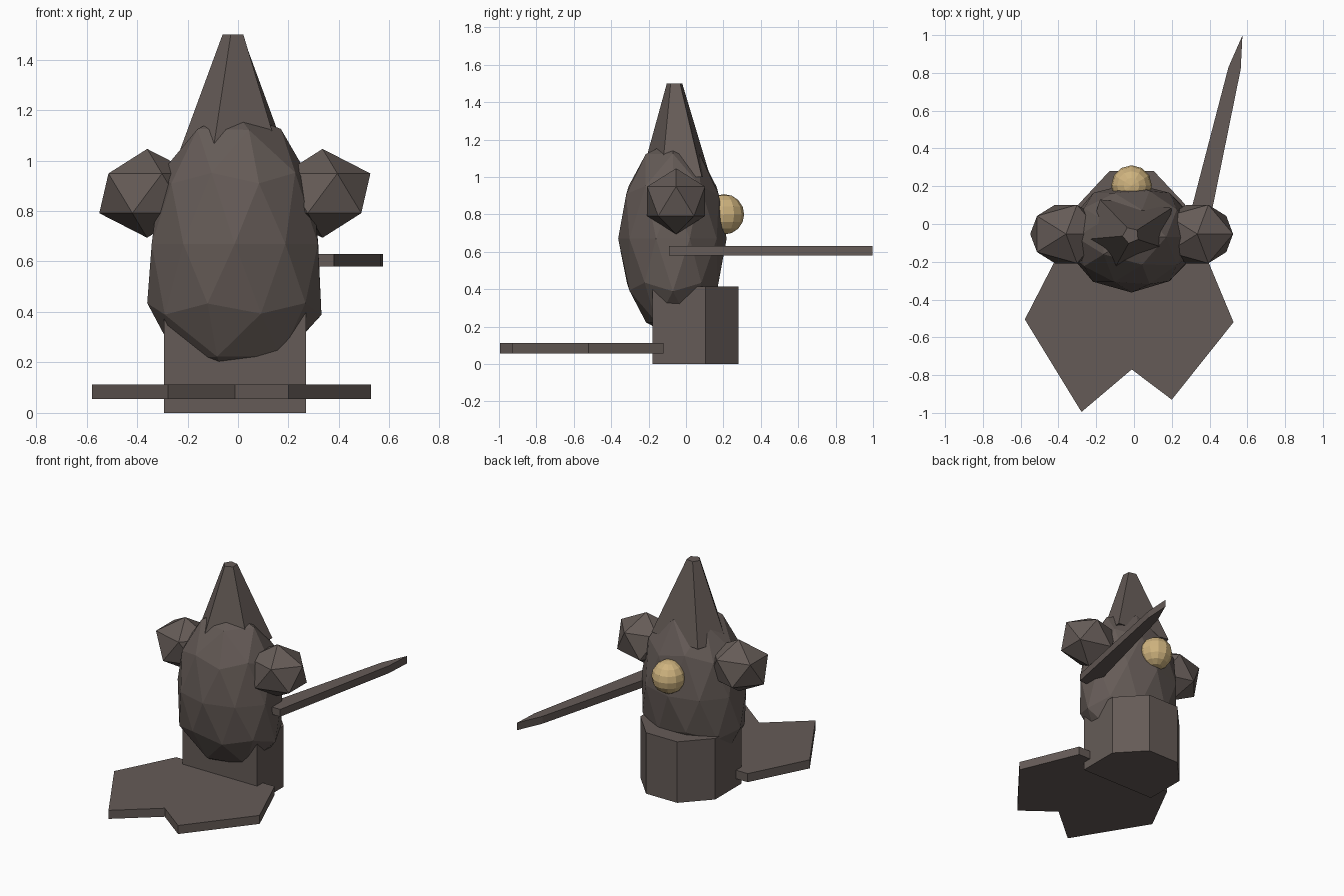
import bpy, bmesh, math, random
from mathutils import Vector

if "Cube" in bpy.data.objects:
    bpy.data.objects.remove(bpy.data.objects["Cube"])

random.seed(4)


def material(name, rgb):
    m = bpy.data.materials.new(name)
    m.diffuse_color = (*rgb, 1.0)
    m.use_nodes = True
    m.node_tree.nodes["Principled BSDF"].inputs["Base Color"].default_value = m.diffuse_color
    return m


BROWN = material("dark_brown", (0.13, 0.105, 0.095))
GOLD = material("pale_gold", (0.62, 0.45, 0.21))


def finish(bm, name, mat):
    bmesh.ops.recalc_face_normals(bm, faces=bm.faces)
    mesh = bpy.data.meshes.new(name)
    bm.to_mesh(mesh)
    bm.free()
    mesh.materials.append(mat)
    ob = bpy.data.objects.new(name, mesh)
    bpy.context.collection.objects.link(ob)
    return ob


def loft(name, low, high, z0, z1, mat=BROWN):
    """Closed solid between two outlines with the same number of points."""
    bm = bmesh.new()
    a = [bm.verts.new((x, y, z0)) for x, y in low]
    b = [bm.verts.new((x, y, z1)) for x, y in high]
    n = len(a)
    bm.faces.new(a[::-1])
    bm.faces.new(b)
    for i in range(n):
        j = (i + 1) % n
        bm.faces.new((a[i], a[j], b[j], b[i]))
    return finish(bm, name, mat)


def ico(name, centre, radii, subdivisions, jitter=0.0):
    bm = bmesh.new()
    bmesh.ops.create_icosphere(bm, subdivisions=subdivisions, radius=1)
    for v in bm.verts:
        k = 1 + random.uniform(-jitter, jitter)
        v.co = Vector(c + r * p * k for c, r, p in zip(centre, radii, v.co))
    return bm


# Faceted egg-shaped body, slightly wider towards its lower half
body = ico("body", (-0.013, -0.07, 0.67), (0.345, 0.29, 0.53), 2, 0.012)
for v in body.verts:
    low = max(0.0, (0.67 - v.co.z) / 0.53)
    v.co.x += (v.co.x + 0.013) * 0.3 * low
    if low > 0.95:
        v.co = (-0.06, -0.10, 0.16)
finish(body, "body", BROWN)

# Shoulder knobs
for side, x in (("left", -0.36), ("right", 0.335)):
    name = side + "_shoulder"
    finish(ico(name, (x, -0.053, 0.87), (0.212, 0.182, 0.176), 1), name, BROWN)

# Five-sided tapering horn with a slightly irregular foot
foot = [(0.20, 0.085), (-0.18, 0.13), (-0.245, -0.08), (-0.105, -0.24), (0.17, -0.13)]
tip = [(-0.017 + 0.044 * math.cos(math.radians(a)), -0.06 + 0.044 * math.sin(math.radians(a)))
       for a in (40, 115, 185, 255, 330)]
loft("horn", foot, tip, 1.0, 1.5)

# Pedestal block with cut back corners
pedestal = [(-0.293, -0.18), (0.27, -0.18), (0.27, 0.105),
            (0.105, 0.28), (-0.13, 0.28), (-0.293, 0.105)]
loft("pedestal", pedestal, pedestal, 0.0, 0.415)

# Flat forked plate at the front
plate = [(-0.38, -0.12), (-0.578, -0.505), (-0.278, -0.995), (-0.012, -0.77),
         (0.2, -0.93), (0.527, -0.52), (0.36, -0.12)]
loft("forked_plate", plate, plate, 0.055, 0.113)

# Long flat blade reaching backwards
blade = [(0.26, -0.09), (0.38, -0.09), (0.565, 0.82), (0.574, 0.998), (0.50, 0.83)]
loft("blade", blade, blade, 0.58, 0.63)

# Gold ball on the back
bm = bmesh.new()
bmesh.ops.create_uvsphere(bm, u_segments=12, v_segments=8, radius=0.108)
bmesh.ops.translate(bm, verts=bm.verts, vec=(-0.013, 0.203, 0.8))
finish(bm, "back_ball", GOLD)
